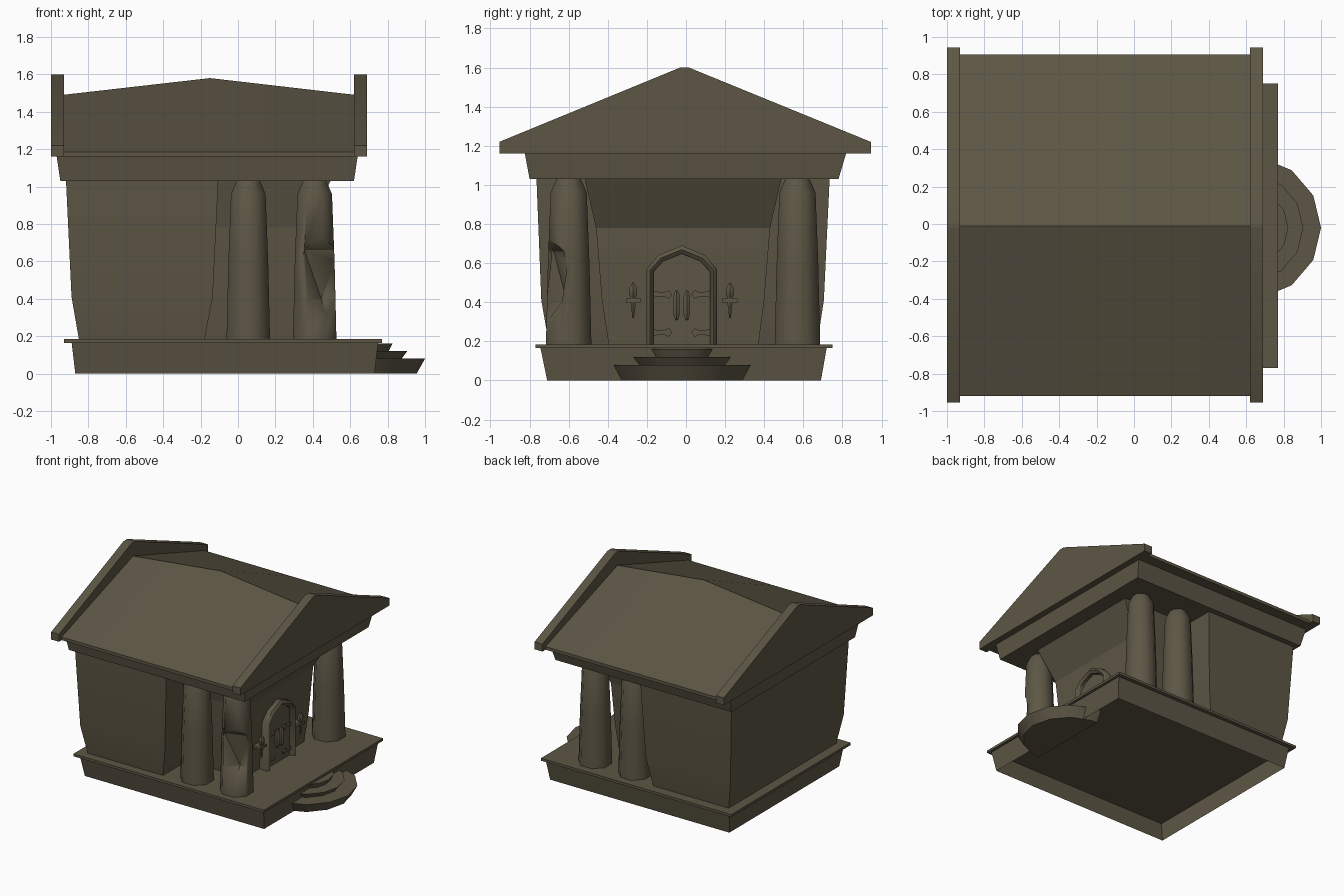
import bpy, bmesh, math

if "Cube" in bpy.data.objects:
    bpy.data.objects.remove(bpy.data.objects["Cube"])

stone = bpy.data.materials.new("olive stone")
stone.diffuse_color = (0.11, 0.094, 0.06, 1)
stone.use_nodes = True
stone.node_tree.nodes["Principled BSDF"].inputs["Base Color"].default_value = stone.diffuse_color
CY = -0.01  # symmetry plane of the building


def finish(name, bm, angle=50):
    bmesh.ops.recalc_face_normals(bm, faces=bm.faces)
    me = bpy.data.meshes.new(name)
    bm.to_mesh(me)
    bm.free()
    ob = bpy.data.objects.new(name, me)
    bpy.context.collection.objects.link(ob)
    me.materials.append(stone)
    bpy.ops.object.select_all(action='DESELECT')
    ob.select_set(True)
    bpy.context.view_layer.objects.active = ob
    bpy.ops.object.shade_smooth_by_angle(angle=math.radians(angle))
    return ob


def loft(name, rings, bottom=True, top=True, angle=50):
    """Skin a stack of rings that share one point count."""
    bm = bmesh.new()
    vs = [[bm.verts.new(p) for p in r] for r in rings]
    n = len(vs[0])
    for a, b in zip(vs, vs[1:]):
        for i in range(n):
            j = (i + 1) % n
            bm.faces.new((a[i], a[j], b[j], b[i]))
    if bottom:
        bm.faces.new(vs[0][::-1])
    if top:
        bm.faces.new(vs[-1])
    return finish(name, bm, angle)


def rect(z, x0, x1, y0, y1):
    return [(x0, y0, z), (x1, y0, z), (x1, y1, z), (x0, y1, z)]


def circle(x, y, z, r, n=8, start=0.0):
    return [(x + r * math.cos(start + i * math.tau / n),
             y + r * math.sin(start + i * math.tau / n), z) for i in range(n)]


def extrude_x(name, profile, x0, x1):
    return loft(name, [[(x, y, z) for y, z in profile] for x in (x0, x1)], angle=30)


# plinth: open underneath, with a thin floor slab
loft("plinth", [rect(0, -0.87, 0.73, -0.71, 0.69),
                rect(0.17, -0.89, 0.75, -0.745, 0.72)], bottom=False, top=False)
loft("floor_slab", [rect(0.165, -0.93, 0.77, -0.77, 0.75),
                    rect(0.185, -0.93, 0.77, -0.77, 0.75)])

# half-round steps
for i, (r0, r1, z0, z1) in enumerate([(0.335, 0.38, 0, 0.08),
                                      (0.255, 0.285, 0.08, 0.12),
                                      (0.185, 0.205, 0.12, 0.16)]):
    rings = []
    for r, z in ((r0, z0), (r1, z1)):
        rings.append([(0.62 + r * math.cos(a), -0.02 + r * math.sin(a), z)
                      for a in [math.radians(d) for d in (-90, -81, -54, -27, 0, 27, 54, 81, 90)]])
    loft(f"step_{i + 1}", rings, angle=30)

# main hall, flaring upwards
loft("hall", [rect(0.18, -0.85, -0.18, -0.70, 0.67),
              rect(0.41, -0.89, -0.135, -0.74, 0.705),
              rect(1.04, -0.92, -0.105, -0.765, 0.735)], angle=25)
# entrance block with flared head
loft("entrance_block", [rect(0.18, -0.3, 0.33, CY - 0.385, CY + 0.38),
                        rect(0.41, -0.3, 0.35, CY - 0.42, CY + 0.41),
                        rect(0.78, -0.3, 0.37, CY - 0.45, CY + 0.44)], angle=25)
loft("entrance_head", [rect(0.78, -0.3, 0.37, CY - 0.45, CY + 0.44),
                       rect(1.04, -0.3, 0.50, CY - 0.51, CY + 0.50)], angle=25)

# columns
columns = {}
for side, y in (("left", -0.60), ("right", 0.57)):
    for pos, x in (("rear", 0.055), ("front", 0.41)):
        columns[side, pos] = loft(f"column_{pos}_{side}", [
            circle(x, y, z, r, 8, math.pi / 8) for z, r in
            ((0.18, 0.126), (0.6, 0.115), (0.96, 0.1), (1.035, 0.065))])

# broken bite in one front column
bm = bmesh.new()
bmesh.ops.create_icosphere(bm, subdivisions=1, radius=1)
for v in bm.verts:
    v.co = (0.50 + 0.2 * v.co.x, -0.78 + 0.2 * v.co.y, 0.53 + 0.29 * v.co.z)
cutter = finish("bite_cutter", bm, 10)
cutter.hide_render = True
cutter.hide_set(True)
col = columns["left", "front"]
mod = col.modifiers.new("bite", 'BOOLEAN')
mod.operation = 'DIFFERENCE'
mod.solver = 'EXACT'
mod.object = cutter
bpy.context.view_layer.objects.active = col
bpy.ops.object.modifier_apply(modifier="bite")
bpy.data.objects.remove(cutter)

# architrave
loft("architrave", [rect(1.03, -0.95, 0.62, -0.80, 0.78),
                    rect(1.165, -0.97, 0.64, -0.825, 0.82)])

# roof with a ridge that rises in the middle
loft("roof", [[(x, -0.92, 1.16), (x, 0.905, 1.16), (x, 0.905, 1.185),
               (x, CY, ridge), (x, -0.92, 1.185)]
              for x, ridge in ((-0.94, 1.49), (-0.15, 1.58), (0.63, 1.49))], angle=30)

# gables
gable = [(-0.955, 1.16), (0.945, 1.16), (0.945, 1.22), (0.015, 1.6),
         (-0.03, 1.6), (-0.955, 1.22)]
extrude_x("gable_back", gable, -1.0, -0.93)
extrude_x("gable_front", gable, 0.62, 0.69)

# pointed door arch as a swept frame
DY = -0.022
outer = [(-0.18, 0.18), (-0.18, 0.57), (-0.12, 0.64), (0, 0.69),
         (0.12, 0.64), (0.18, 0.57), (0.18, 0.18)]
inner = [(-0.145, 0.18), (-0.145, 0.555), (-0.095, 0.61), (0, 0.648),
         (0.095, 0.61), (0.145, 0.555), (0.145, 0.18)]
loft("door_frame", [[(0.30, DY + a, z), (0.40, DY + a, z), (0.415, DY + (a + c) / 2, (z + w) / 2),
                     (0.40, DY + c, w), (0.30, DY + c, w)]
                    for (a, z), (c, w) in zip(outer, inner)])
extrude_x("door", [(DY + y, z) for y, z in inner], 0.30, 0.375)

# door handles and hinges
for s, side in ((-1, "left"), (1, "right")):
    y = DY + s * 0.026
    loft(f"handle_{side}", [circle(0.385, y, z, r, 6) for z, r in
                            ((0.31, 0.008), (0.335, 0.018), (0.435, 0.018), (0.46, 0.008))])
    for level, z in (("lower", 0.245), ("upper", 0.44)):
        pts = [(DY + s * 0.145, z - 0.015), (DY + s * 0.09, z - 0.012), (DY + s * 0.065, z - 0.022),
               (DY + s * 0.05, z), (DY + s * 0.065, z + 0.022), (DY + s * 0.09, z + 0.012),
               (DY + s * 0.145, z + 0.015)]
        extrude_x(f"hinge_{level}_{side}", pts, 0.37, 0.385)

# wall torches
for y, side in ((-0.27, "left"), (0.225, "right")):
    loft(f"torch_{side}", [circle(0.40, y, z, r, 6) for z, r in
                           ((0.32, 0.005), (0.39, 0.014), (0.425, 0.015), (0.435, 0.022),
                            (0.47, 0.023), (0.5, 0.004))])
    loft(f"torch_bracket_{side}", [rect(z, 0.34, 0.415, y - 0.038, y + 0.038)
                                   for z in (0.398, 0.418)])
